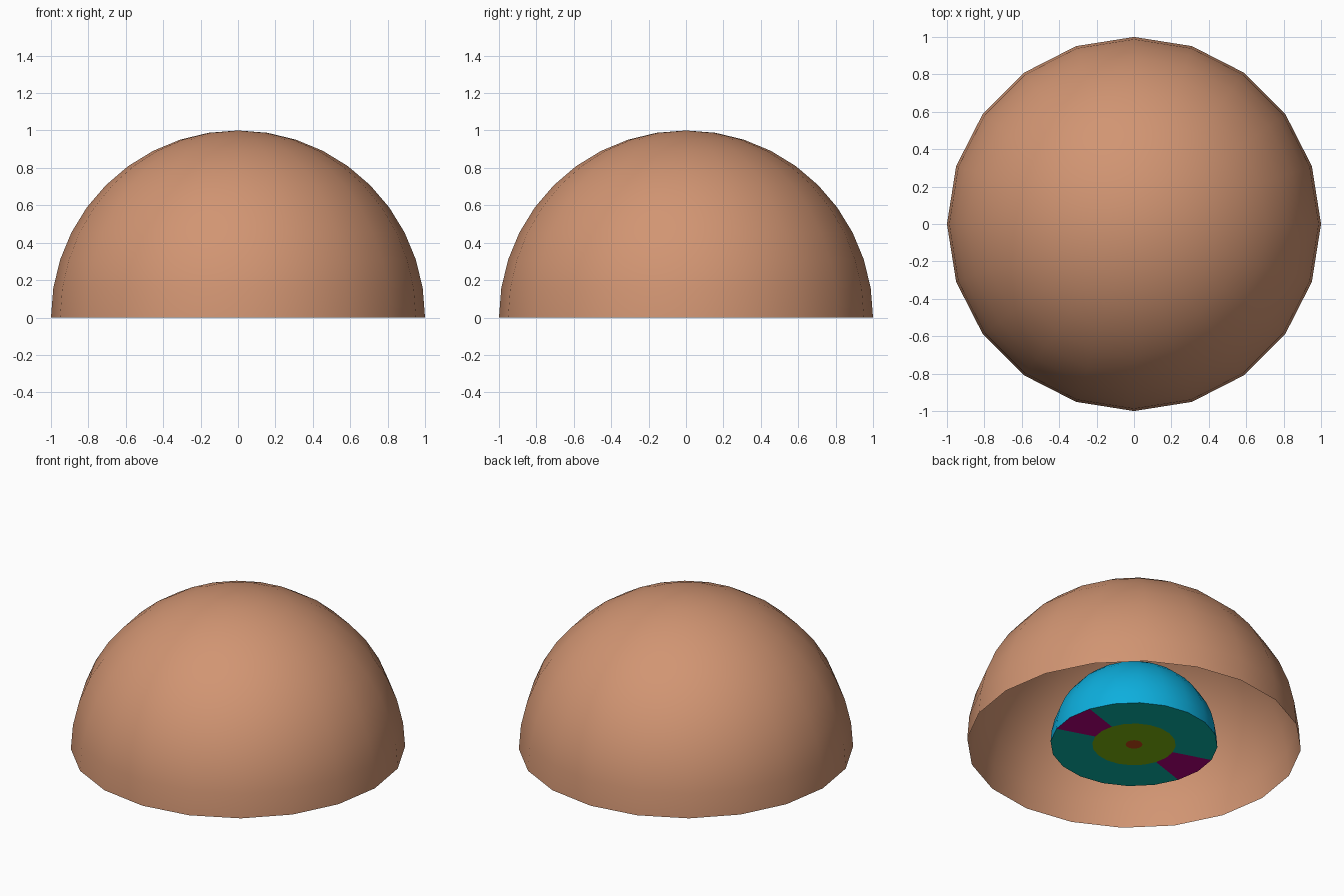
import bpy, bmesh, math

if "Cube" in bpy.data.objects:
    bpy.data.objects.remove(bpy.data.objects["Cube"])

SIDES = 20
STEP = 2 * math.pi / SIDES


def finish(bm, name, color, smooth):
    mesh = bpy.data.meshes.new(name)
    bm.to_mesh(mesh)
    bm.free()
    for p in mesh.polygons:
        p.use_smooth = smooth
    mat = bpy.data.materials.new(name + "_color")
    mat.diffuse_color = (*color, 1)
    mat.use_nodes = True
    mat.node_tree.nodes["Principled BSDF"].inputs["Base Color"].default_value = mat.diffuse_color
    mesh.materials.append(mat)
    obj = bpy.data.objects.new(name, mesh)
    bpy.context.collection.objects.link(obj)
    return obj


def dome(name, radius, color):
    """Open upper half of a sphere."""
    bm = bmesh.new()
    bmesh.ops.create_uvsphere(bm, u_segments=SIDES, v_segments=SIDES, radius=radius)
    low = [v for v in bm.verts if v.co.z < -0.001]
    bmesh.ops.delete(bm, geom=low, context='VERTS')
    finish(bm, name, color, True)


def ring(name, inner, outer, color, segments):
    """Downward-facing flat ring made of the given angular segments."""
    bm = bmesh.new()

    def point(r, i):
        a = i * STEP
        return bm.verts.new((r * math.cos(a), r * math.sin(a), 0))

    for i in segments:
        if inner > 0:
            vs = [point(inner, i), point(inner, i + 1), point(outer, i + 1), point(outer, i)]
        else:
            vs = [point(0, i), point(outer, i + 1), point(outer, i)]
        bm.faces.new(vs)
    bmesh.ops.remove_doubles(bm, verts=bm.verts, dist=1e-5)
    finish(bm, name, color, False)


# Outer shell and inner core dome
dome("outer_shell", 1.0, (0.64, 0.30, 0.17))
dome("core_dome", 0.5, (0.004, 0.43, 0.73))

# Flat underside of the core: two wedges on the x axis, the rest of the ring, centre discs
wedges = [-1, 0, 9, 10]
rest = [i for i in range(SIDES) if i not in (0, 9, 10, 19)]
ring("base_wedges", 0.25, 0.5, (0.46, 0.0, 0.22), wedges)
ring("base_ring", 0.25, 0.5, (0.003, 0.46, 0.40), rest)
ring("middle_ring", 0.05, 0.25, (0.22, 0.48, 0.005), range(SIDES))
ring("centre_disc", 0.0, 0.05, (0.58, 0.07, 0.007), range(SIDES))
